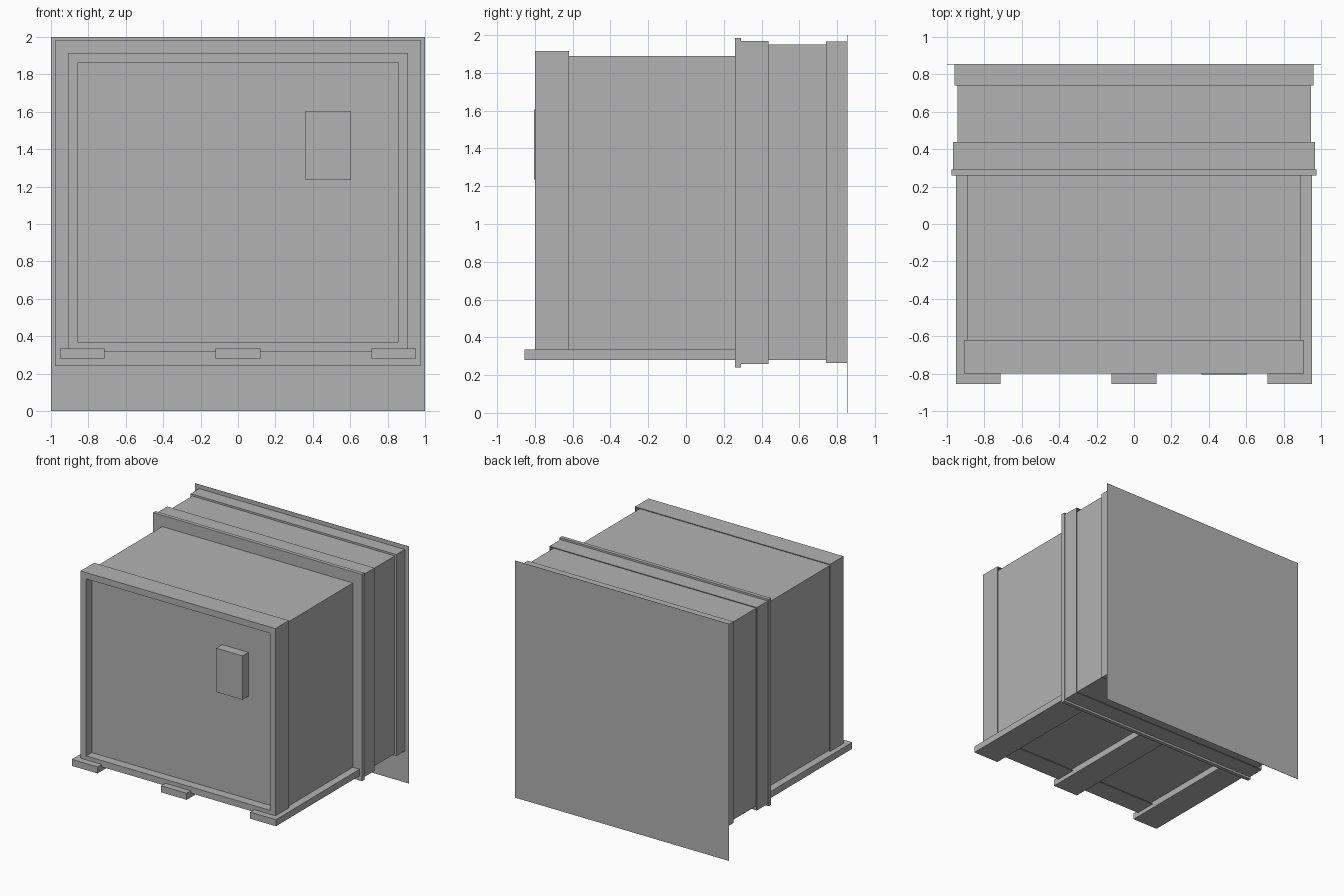
import bpy
import bmesh

cube = bpy.data.objects.get("Cube")
if cube:
    bpy.data.objects.remove(cube, do_unlink=True)

GREY = (0.448, 0.448, 0.448, 1)
grey = bpy.data.materials.new("plain grey")
grey.use_nodes = True
grey.diffuse_color = GREY
grey.node_tree.nodes["Principled BSDF"].inputs["Base Color"].default_value = GREY


def add_object(name, bm):
    bmesh.ops.recalc_face_normals(bm, faces=bm.faces)
    mesh = bpy.data.meshes.new(name)
    bm.to_mesh(mesh)
    bm.free()
    mesh.materials.append(grey)
    obj = bpy.data.objects.new(name, mesh)
    bpy.context.collection.objects.link(obj)
    return obj


def box(name, x, y, z):
    """Box from (low, high) pairs on each axis."""
    bm = bmesh.new()
    bmesh.ops.create_cube(bm, size=1)
    for v in bm.verts:
        for axis, (low, high) in enumerate((x, y, z)):
            v.co[axis] = low if v.co[axis] < 0 else high
    return add_object(name, bm)


def frame(name, half_width, y, z, wall):
    """Rectangular tube running along y."""
    bm = bmesh.new()
    rings = []
    for depth in y:
        for inset in (0, wall):
            w, low, high = half_width - inset, z[0] + inset, z[1] - inset
            rings.append([bm.verts.new((px, depth, pz)) for px, pz in
                          ((-w, low), (w, low), (w, high), (-w, high))])
    outer_front, inner_front, outer_back, inner_back = rings
    for a, b in ((outer_front, inner_front), (inner_front, inner_back),
                 (inner_back, outer_back), (outer_back, outer_front)):
        for i in range(4):
            j = (i + 1) % 4
            bm.faces.new((a[i], a[j], b[j], b[i]))
    return add_object(name, bm)


# Main cabinet, whose front face is the recessed door panel
box("cabinet", (-0.89, 0.89), (-0.725, 0.27), (0.335, 1.89))
box("control_box", (0.36, 0.605), (-0.805, -0.72), (1.235, 1.605))

# Front surround: thick lip, then a thin skirt standing off the cabinet
frame("front_lip", 0.91, (-0.8, -0.725), (0.315, 1.915), 0.053)
frame("front_skirt", 0.91, (-0.725, -0.62), (0.315, 1.915), 0.006)

# Middle flange and the sleeve behind it
box("flange", (-0.975, 0.975), (0.26, 0.292), (0.24, 1.985))
frame("sleeve", 0.968, (0.292, 0.438), (0.258, 1.97), 0.006)

# Rear housing and its end collar
box("rear_housing", (-0.945, 0.945), (0.28, 0.85), (0.28, 1.95))
box("rear_collar", (-0.96, 0.96), (0.74, 0.853), (0.265, 1.965))

# Skids under the cabinet
for side, centre in (("right", -0.833), ("middle", 0), ("left", 0.833)):
    box(side + "_skid", (centre - 0.12, centre + 0.12), (-0.855, 0.27), (0.28, 0.335))

# Wall sheet behind everything
box("wall_sheet", (-1, 1), (0.853, 0.855), (0, 2))
